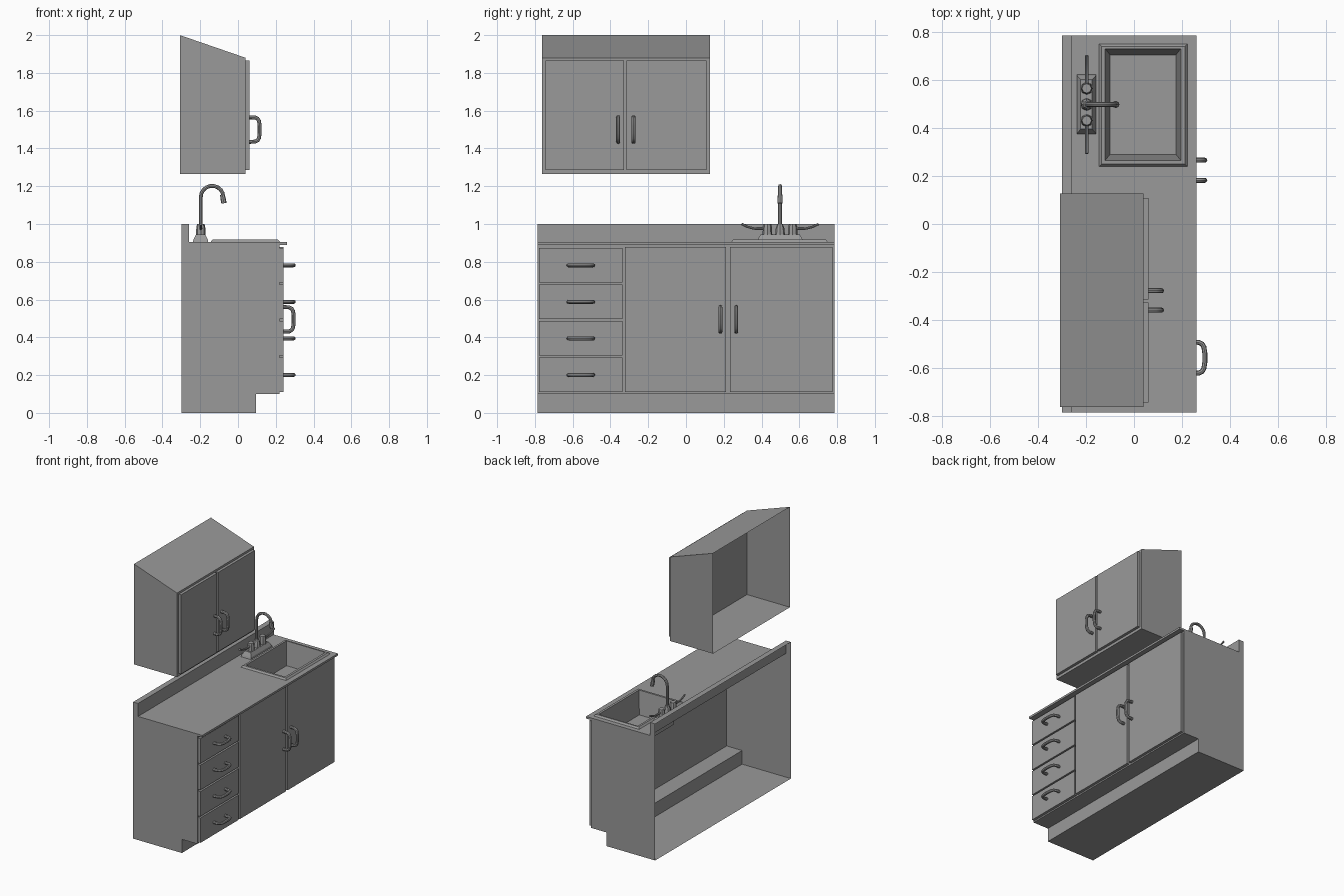
import bpy, bmesh, math
from mathutils import Vector

if "Cube" in bpy.data.objects:
    bpy.data.objects.remove(bpy.data.objects["Cube"], do_unlink=True)

GREY = (0.32, 0.32, 0.32, 1)
grey = bpy.data.materials.new("plain grey")
grey.use_nodes = True
grey.diffuse_color = GREY
grey.node_tree.nodes["Principled BSDF"].inputs["Base Color"].default_value = GREY


def finish(name, bm, smooth=False):
    mesh = bpy.data.meshes.new(name)
    bmesh.ops.recalc_face_normals(bm, faces=bm.faces)
    bm.to_mesh(mesh)
    bm.free()
    return place(name, mesh, smooth)


def place(name, mesh, smooth):
    mesh.materials.clear()
    mesh.materials.append(grey)
    obj = bpy.data.objects.new(name, mesh)
    bpy.context.collection.objects.link(obj)
    if smooth:
        bpy.ops.object.select_all(action="DESELECT")
        obj.select_set(True)
        bpy.context.view_layer.objects.active = obj
        bpy.ops.object.shade_smooth_by_angle(angle=math.radians(40))
    return obj


def box(name, x0, x1, y0, y1, z0, z1):
    loft(name, [(x0, x1, y0, y1, z0), (x0, x1, y0, y1, z1)], True, True)


def loft(name, rings, cap_first=False, cap_last=False):
    """Join rectangles (x0, x1, y0, y1, z) into a skin."""
    bm = bmesh.new()
    loops = [[bm.verts.new(p) for p in
              ((x0, y0, z), (x1, y0, z), (x1, y1, z), (x0, y1, z))]
             for x0, x1, y0, y1, z in rings]
    for a, b in zip(loops, loops[1:]):
        for i in range(4):
            j = (i + 1) % 4
            bm.faces.new((a[i], a[j], b[j], b[i]))
    if cap_first:
        bm.faces.new(loops[0])
    if cap_last:
        bm.faces.new(loops[-1])
    return finish(name, bm)


def open_shell(name, profile, y0, y1, skip=None):
    """Extrude an x-z profile along y with end panels, leaving the back open."""
    bm = bmesh.new()
    a = [bm.verts.new((x, y0, z)) for x, z in profile]
    b = [bm.verts.new((x, y1, z)) for x, z in profile]
    for i in range(len(profile) - 1):
        if i != skip:
            bm.faces.new((a[i], a[i + 1], b[i + 1], b[i]))
    bm.faces.new(a)
    bm.faces.new(b)
    return finish(name, bm)


def tube(name, points, radius, scales=None):
    curve = bpy.data.curves.new(name + " path", "CURVE")
    curve.dimensions = "3D"
    curve.bevel_depth = radius
    curve.bevel_resolution = 2
    curve.use_fill_caps = True
    spline = curve.splines.new("POLY")
    spline.points.add(len(points) - 1)
    for i, p in enumerate(points):
        spline.points[i].co = (*p, 1)
        spline.points[i].radius = scales[i] if scales else 1
    temp = bpy.data.objects.new(name + " path", curve)
    bpy.context.collection.objects.link(temp)
    graph = bpy.context.evaluated_depsgraph_get()
    mesh = bpy.data.meshes.new_from_object(temp.evaluated_get(graph))
    bpy.data.objects.remove(temp, do_unlink=True)
    return place(name, mesh, True)


def handle(name, x, y, z, axis):
    """Bowed pull standing out along +x, running along axis."""
    half = [(0, .065), (.03, .064), (.044, .057), (.051, .045), (.055, .02)]
    path = half + [(d, -s) for d, s in reversed(half)]
    base, along = Vector((x, y, z)), Vector(axis)
    tube(name, [base + Vector((d, 0, 0)) + along * s for d, s in path], .0105)


# Base cabinet with splashback and toe recess
open_shell("base_cabinet",
           [(-.3, 1), (-.26, 1), (-.26, .905), (.26, .905), (.26, .89), (.22, .89),
            (.22, .1), (.095, .1), (.095, 0), (-.3, 0)], -.785, .785, skip=2)

# Worktop with sink opening
loft("worktop", [(-.26, .26, -.785, .785, .905), (-.12, .195, .265, .73, .905)])

# Sink with raised rim and tapered basin
loft("sink", [(-.145, .222, .24, .75, .905), (-.135, .212, .25, .74, .917),
              (-.12, .195, .265, .73, .917), (-.1, .175, .29, .705, .75)],
     cap_last=True)

# Drawers
for i in range(4):
    z = .11 + i * .1935
    box(f"drawer_{i + 1}", .22, .24, -.778, -.335, z, z + .182)
    handle(f"drawer_handle_{i + 1}", .24, -.557, z + .091, (0, 1, 0))

# Base doors
for side, y0, y1, hy in (("right", -.322, .212, .182), ("left", .232, .775, .266)):
    box("base_door_" + side, .22, .24, y0, y1, .11, .877)
    handle("base_door_handle_" + side, .24, hy, .495, (0, 0, 1))

# Wall cabinet with sloping top
open_shell("wall_cabinet",
           [(-.308, 2), (.04, 1.88), (.04, 1.265), (-.308, 1.265)], -.763, .127)
for side, y0, y1, hy in (("right", -.743, -.328, -.359), ("left", -.314, .109, -.278)):
    box("wall_door_" + side, .04, .06, y0, y1, 1.285, 1.865)
    handle("wall_door_handle_" + side, .06, hy, 1.5, (0, 0, 1))

# Tap base
loft("tap_base", [(-.238, -.158, .375, .622, .905), (-.236, -.16, .38, .617, .918),
                  (-.222, -.174, .395, .602, .945)], cap_last=True)

# Tap knobs and levers
TX, TY = -.197, .498
for side, s in (("right", -1), ("left", 1)):
    y = TY + s * .067
    tube("tap_knob_" + side, [(TX, y, .94), (TX, y, .985), (TX, y, 1)], .026, [1, .9, .75])
    tube("tap_lever_" + side,
         [(TX, y + s * d, z) for d, z in
          ((0, .985), (.03, .976), (.07, .976), (.105, .985), (.137, 1))],
         .008, [1, 1, .8, .8, .8])

# Tap collar, swan neck and nozzle
tube("tap_collar", [(TX, TY, .94), (TX, TY, .975), (TX, TY, 1)], .026, [1, .9, .55])
arc = [math.radians(180 - 20 * i) for i in range(9)]
neck = [(TX, TY, .98)] + [(TX + .06 + .06 * math.cos(a), TY, 1.142 + .06 * math.sin(a))
                          for a in arc]
tube("tap_neck", neck + [(-.078, TY, 1.13)], .01)
tube("tap_nozzle", [(-.083, TY, 1.155), (-.079, TY, 1.135), (-.074, TY, 1.11)],
     .014, [.85, 1, 1])
